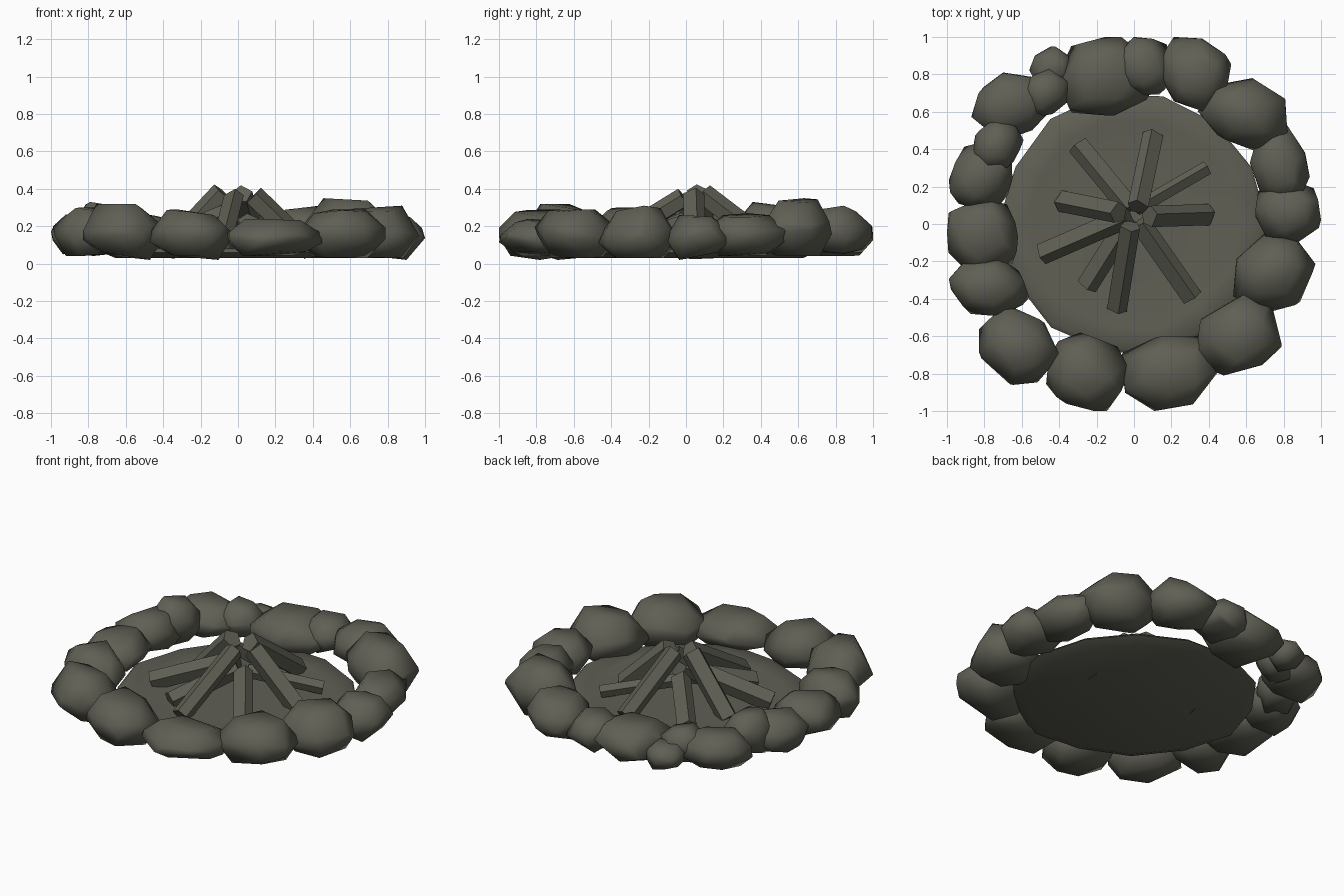
import bpy, bmesh, math, random
from mathutils import Vector, Matrix

if "Cube" in bpy.data.objects:
    bpy.data.objects.remove(bpy.data.objects["Cube"])

random.seed(11)
mat = bpy.data.materials.new("dark grey stone")
mat.diffuse_color = (0.115, 0.115, 0.09, 1)
mat.use_nodes = True
mat.node_tree.nodes["Principled BSDF"].inputs["Base Color"].default_value = mat.diffuse_color


def finish(name, bm, angle):
    bmesh.ops.recalc_face_normals(bm, faces=bm.faces[:])
    me = bpy.data.meshes.new(name)
    bm.to_mesh(me)
    bm.free()
    me.materials.append(mat)
    ob = bpy.data.objects.new(name, me)
    bpy.context.collection.objects.link(ob)
    bpy.ops.object.select_all(action='DESELECT')
    ob.select_set(True)
    bpy.context.view_layer.objects.active = ob
    bpy.ops.object.shade_smooth_by_angle(angle=math.radians(angle))


def stone(i, box):
    """Angular low-poly boulder turned along the ring and fitted to its box."""
    x0, x1, y0, y1, z0, z1 = box
    turn = Matrix.Rotation(math.atan2(y0 + y1, x0 + x1), 3, 'Z')
    bm = bmesh.new()
    # stacked uneven rings: base, waist, shoulder and crown
    for sides, r, z in ((5, 0.68, -1), (7, 1.0, -0.3), (7, 0.97, 0.15), (5, 0.6, 0.85)):
        start = random.uniform(0, 6.28)
        for k in range(sides):
            t = start + 2 * math.pi * (k + random.uniform(-0.2, 0.2)) / sides
            c, s = math.cos(t), math.sin(t)
            q = r * (abs(c) ** 3 + abs(s) ** 3) ** (-1 / 3)
            bm.verts.new(turn @ Vector((0.87 * c * q, s * q,
                                        z + random.uniform(-0.2, 0.2))))
    hull = bmesh.ops.convex_hull(bm, input=bm.verts[:])
    junk = {g for g in hull["geom_interior"] + hull["geom_unused"]
            if isinstance(g, bmesh.types.BMVert)}
    bmesh.ops.delete(bm, geom=list(junk), context='VERTS')
    lo = [min(v.co[a] for v in bm.verts) for a in range(3)]
    hi = [max(v.co[a] for v in bm.verts) for a in range(3)]
    for v in bm.verts:
        for a in range(3):
            t = (v.co[a] - lo[a]) / (hi[a] - lo[a])
            v.co[a] = box[2 * a] + t * (box[2 * a + 1] - box[2 * a])
    finish(f"ring_stone_{i}", bm, 75)


# ring of stones: x range, y range, z range
stones = [
    (0.13, 0.52, 0.60, 1.00, 0.05, 0.31), (-0.10, 0.20, 0.69, 1.00, 0.06, 0.26),
    (-0.41, 0.10, 0.58, 1.00, 0.04, 0.25), (-0.62, -0.33, 0.57, 0.83, 0.05, 0.27),
    (-0.56, -0.33, 0.72, 0.95, 0.04, 0.20), (-0.87, -0.43, 0.45, 0.81, 0.04, 0.26),
    (-0.87, -0.59, 0.28, 0.57, 0.06, 0.33), (-0.99, -0.65, 0.07, 0.43, 0.05, 0.28),
    (-1.00, -0.62, -0.26, 0.13, 0.05, 0.28), (-0.99, -0.56, -0.49, -0.17, 0.04, 0.30),
    (-0.83, -0.40, -0.86, -0.43, 0.02, 0.32), (-0.47, -0.04, -1.00, -0.58, 0.02, 0.29),
    (-0.07, 0.45, -1.00, -0.60, 0.04, 0.24), (0.33, 0.79, -0.81, -0.37, 0.03, 0.29),
    (0.53, 0.97, -0.47, -0.05, 0.03, 0.31), (0.65, 1.00, -0.10, 0.23, 0.02, 0.26),
    (0.62, 0.94, 0.12, 0.54, 0.04, 0.27), (0.34, 0.82, 0.39, 0.78, 0.04, 0.35),
]
for i, s in enumerate(stones):
    stone(i, s)

# shallow ash bed: flat underside, rim against the stones
bm = bmesh.new()
n = 14
rad = [random.uniform(0.69, 0.73) for _ in range(n)]
rings = []
for f, z in ((0.90, 0.03), (1.0, 0.06), (0.97, 0.08), (0.80, 0.07), (0.4, 0.07)):
    rings.append([bm.verts.new((math.cos(2 * math.pi * k / n) * r * f,
                                math.sin(2 * math.pi * k / n) * r * f, z))
                  for k, r in enumerate(rad)])
for a, b in zip(rings, rings[1:]):
    for k in range(n):
        bm.faces.new((a[k], a[(k + 1) % n], b[(k + 1) % n], b[k]))
bm.faces.new(rings[0])
top = bm.verts.new((0, 0, 0.075))
for k in range(n):
    bm.faces.new((rings[-1][k], rings[-1][(k + 1) % n], top))
finish("ash_bed", bm, 60)


def log(i, x, y, z, tx, ty, tz, r):
    """Split log leaning on the centre, ridge upwards, square cut ends."""
    a, b = Vector((x, y, z)), Vector((tx, ty, tz))
    d = (b - a).normalized()
    side = d.cross(Vector((0, 0, 1))).normalized()
    up = side.cross(d)
    bm = bmesh.new()
    ends = []
    for p in (a, b):
        ends.append([bm.verts.new(p + r * (side * c + up * s))
                     for c, s in ((0.2, 1.05), (-0.95, 0.35), (-0.55, -0.8),
                                  (0.6, -0.8), (0.95, 0.3))])
    for k in range(5):
        j = (k + 1) % 5
        bm.faces.new((ends[0][k], ends[0][j], ends[1][j], ends[1][k]))
    for e in ends:
        bm.faces.new(e)
    finish(f"log_{i}", bm, 60)


# foot, upper end, radius: four steep logs, then five low ones between them
logs = [
    (-0.38, 0.12, 0.06, -0.08, 0.06, 0.38, 0.060),
    (0.39, 0.05, 0.06, 0.08, 0.04, 0.36, 0.060),
    (-0.09, -0.45, 0.08, -0.02, -0.01, 0.35, 0.056),
    (0.10, 0.47, 0.08, 0.02, 0.09, 0.37, 0.058),
    (-0.30, 0.42, 0.09, -0.02, 0.08, 0.20, 0.060),
    (-0.49, -0.16, 0.09, -0.03, 0.04, 0.27, 0.060),
    (-0.25, -0.33, 0.09, -0.03, 0.02, 0.22, 0.060),
    (0.31, -0.39, 0.08, 0.03, 0.01, 0.21, 0.058),
    (0.39, 0.30, 0.10, 0.01, 0.08, 0.19, 0.040),
]
for i, l in enumerate(logs):
    log(i, *l)
